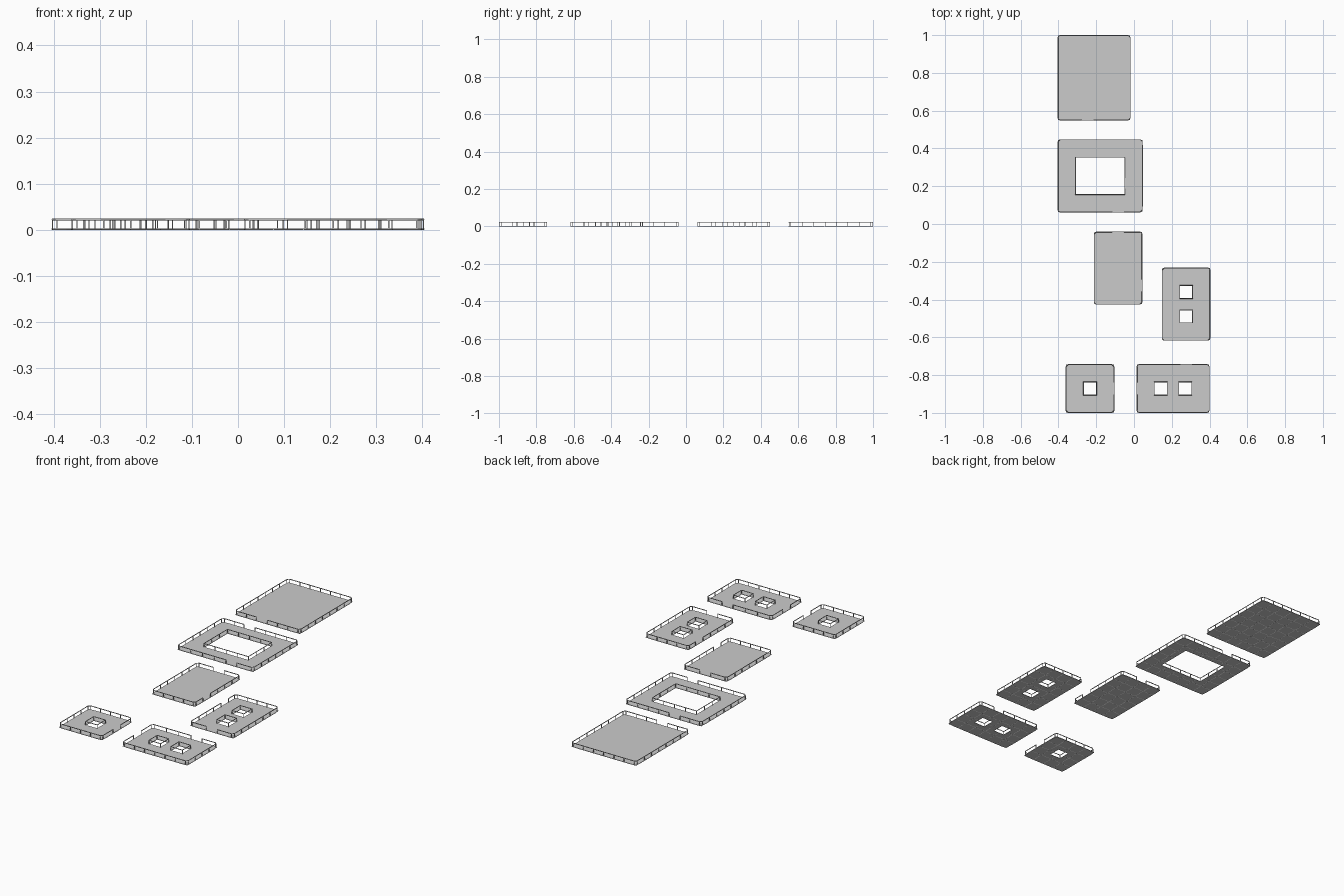
import bpy, bmesh
from mathutils import Vector

if "Cube" in bpy.data.objects:
    bpy.data.objects.remove(bpy.data.objects["Cube"])

T = 0.0645          # floor tile size
H = T / 2           # half tile, the grid the openings follow
DECK, TOP = 0.003, 0.0245
RAIL_R, INSET, CHAMFER, GAP = 0.0021, 0.0023, 0.010, T


def add_mesh(name, bm):
    me = bpy.data.meshes.new(name)
    bm.to_mesh(me)
    bm.free()
    ob = bpy.data.objects.new(name, me)
    bpy.context.collection.objects.link(ob)


# Thin floor slab with square openings and grooved tiles on the underside
def floor(name, x0, y0, nx, ny, holes):
    bm, verts = bmesh.new(), {}

    def v(i, j, k):
        if (i, j, k) not in verts:
            verts[i, j, k] = bm.verts.new((x0 + i * H, y0 + j * H, DECK if k else 0.0008))
        return verts[i, j, k]

    def solid(i, j):
        inside = 0 <= i < 2 * nx and 0 <= j < 2 * ny
        return inside and not any(a <= i < a + w and b <= j < b + d for a, b, w, d in holes)

    tiles = {}
    for i in range(2 * nx):
        for j in range(2 * ny):
            if not solid(i, j):
                continue
            c = [(i, j), (i + 1, j), (i + 1, j + 1), (i, j + 1)]
            bm.faces.new([v(*p, 1) for p in c])
            under = bm.faces.new([v(*p, 0) for p in reversed(c)])
            tiles.setdefault((i // 2, j // 2), []).append(under)
            for n, (di, dj) in enumerate([(0, -1), (1, 0), (0, 1), (-1, 0)]):
                if not solid(i + di, j + dj):
                    a, b = c[n], c[(n + 1) % 4]
                    bm.faces.new([v(*a, 0), v(*b, 0), v(*b, 1), v(*a, 1)])
    bm.normal_update()
    for faces in tiles.values():
        bmesh.ops.inset_region(bm, faces=faces, thickness=0.0012, depth=0.0008,
                               use_boundary=True, use_even_offset=True)
    # clip the four outer corners
    cx, cy, hx, hy = x0 + nx * H, y0 + ny * H, nx * H, ny * H
    for vert in bm.verts:
        dx, dy = vert.co.x - cx, vert.co.y - cy
        over = abs(dx) + abs(dy) - (hx + hy - CHAMFER * 0.6)
        if over > 0:
            vert.co.x -= over / 2 * (1 if dx > 0 else -1)
            vert.co.y -= over / 2 * (1 if dy > 0 else -1)
    add_mesh(name, bm)


# Corner-clipped or plain rectangle, split into runs at the doorways
def rail_runs(x0, y0, x1, y1, ch, gaps):
    sides = {'S': ((x0 + ch, y0), (x1 - ch, y0)), 'E': ((x1, y0 + ch), (x1, y1 - ch)),
             'N': ((x1 - ch, y1), (x0 + ch, y1)), 'W': ((x0, y1 - ch), (x0, y0 + ch))}
    runs = [[]]
    for s, (a, b) in sides.items():
        a, b = Vector(a), Vector(b)
        if not runs[-1] or (runs[-1][-1] - a).length > 1e-5:
            runs[-1].append(a)
        if s in gaps:
            d = (b - a).normalized()
            mid = Vector((gaps[s], a.y)) if s in 'SN' else Vector((a.x, gaps[s]))
            runs[-1].append(mid - d * GAP / 2)
            runs.append([mid + d * GAP / 2])
        runs[-1].append(b)
    if len(runs) > 1:
        tail = runs.pop()
        if (tail[-1] - runs[0][0]).length < 1e-5:
            tail.pop()
        return [tail + runs[0]] + runs[1:], False
    if (runs[0][-1] - runs[0][0]).length < 1e-5:
        runs[0].pop()
    return runs, True


# Handrail as bevelled curve, posts as slim boxes
def railing(name, *rect_args):
    runs, closed = rail_runs(*rect_args)
    cu = bpy.data.curves.new(name + "_handrail", 'CURVE')
    cu.dimensions = '3D'
    cu.bevel_depth, cu.bevel_resolution, cu.use_fill_caps = RAIL_R, 1, True
    spots = {}
    for pts in runs:
        sp = cu.splines.new('POLY')
        sp.points.add(len(pts) - 1)
        for p, q in zip(sp.points, pts):
            p.co = (q.x, q.y, TOP - RAIL_R, 1)
        sp.use_cyclic_u = closed
        for a, b in zip(pts, pts[1:] + (pts[:1] if closed else [])):
            n = max(1, round((b - a).length / T))
            for i in range(n + 1):
                p = a.lerp(b, i / n)
                spots[round(p.x, 4), round(p.y, 4)] = p
    bpy.context.collection.objects.link(bpy.data.objects.new(name + "_handrail", cu))
    bm = bmesh.new()
    z0, z1 = DECK, TOP - RAIL_R
    for p in spots.values():
        cube = bmesh.ops.create_cube(bm, size=1)['verts']
        bmesh.ops.scale(bm, verts=cube, vec=(0.0028, 0.0028, z1 - z0))
        bmesh.ops.translate(bm, verts=cube, vec=(p.x, p.y, (z0 + z1) / 2))
    add_mesh(name + "_posts", bm)


# name, corner x, corner y, tiles x, tiles y, openings (half tiles), doorways
platforms = [
    ("back_platform", -0.405, 0.5485, 6, 7, [], {'S': -0.245}),
    ("well_platform", -0.405, 0.0615, 7, 6, [(3, 3, 8, 6)], {'N': -0.245, 'S': -0.084}),
    ("middle_platform", -0.213, -0.427, 4, 6, [], {'N': -0.084, 'E': -0.325}),
    ("right_platform", 0.147, -0.618, 4, 6, [(3, 3, 2, 2), (3, 7, 2, 2)],
     {'W': -0.325, 'S': 0.276}),
    ("front_left_platform", -0.362, -1.0, 4, 4, [(3, 3, 2, 2)], {'E': -0.871}),
    ("front_right_platform", 0.013, -1.0, 6, 4, [(3, 3, 2, 2), (7, 3, 2, 2)],
     {'W': -0.871, 'N': 0.276}),
]
for name, x, y, nx, ny, holes, gaps in platforms:
    floor(name + "_floor", x, y, nx, ny, holes)
    railing(name + "_outer", x + INSET, y + INSET, x + nx * T - INSET, y + ny * T - INSET,
            CHAMFER, gaps)
    for k, (a, b, w, d) in enumerate(holes):
        railing(f"{name}_opening_{k + 1}", x + a * H - INSET, y + b * H - INSET,
                x + (a + w) * H + INSET, y + (b + d) * H + INSET, 0, {})
